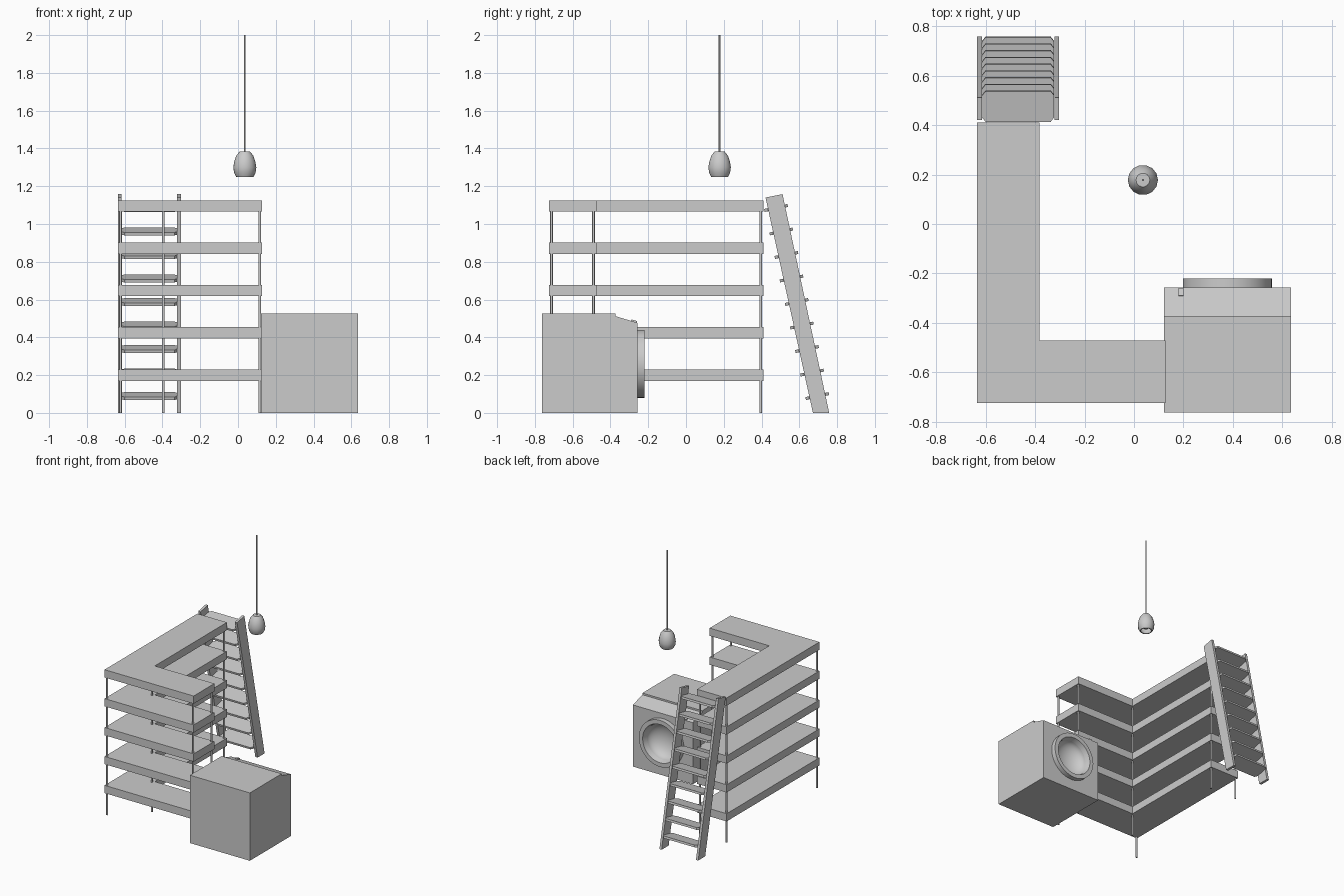
import bpy, bmesh, math
from mathutils import Matrix, Vector

if "Cube" in bpy.data.objects:
    bpy.data.objects.remove(bpy.data.objects["Cube"])


def finish(name, bm, smooth=False):
    bmesh.ops.recalc_face_normals(bm, faces=bm.faces)
    me = bpy.data.meshes.new(name)
    bm.to_mesh(me)
    bm.free()
    ob = bpy.data.objects.new(name, me)
    bpy.context.collection.objects.link(ob)
    if smooth:
        bpy.ops.object.select_all(action='DESELECT')
        ob.select_set(True)
        bpy.context.view_layer.objects.active = ob
        bpy.ops.object.shade_smooth_by_angle(angle=math.radians(40))
    return ob


def prism(name, points, offset):
    """Extrude a closed planar outline along an offset."""
    bm = bmesh.new()
    face = bm.faces.new([bm.verts.new(p) for p in points])
    ext = bmesh.ops.extrude_face_region(bm, geom=[face], use_keep_orig=True)
    vs = [g for g in ext['geom'] if isinstance(g, bmesh.types.BMVert)]
    bmesh.ops.translate(bm, verts=vs, vec=offset)
    return finish(name, bm)


def rod(name, x, y, z0, z1, r, sides=12):
    bm = bmesh.new()
    bmesh.ops.create_cone(bm, cap_ends=True, segments=sides, radius1=r, radius2=r, depth=z1 - z0,
                          matrix=Matrix.Translation((x, y, (z0 + z1) / 2)))
    return finish(name, bm, True)


def lathe(name, profile, matrix, sides):
    """Spin (radius, height) points around local z, then place."""
    bm = bmesh.new()
    vs = [bm.verts.new((r, 0, h)) for r, h in profile]
    es = [bm.edges.new(p) for p in zip(vs, vs[1:])]
    bmesh.ops.spin(bm, geom=vs + es, cent=(0, 0, 0), axis=(0, 0, 1),
                   angle=math.tau, steps=sides, use_duplicate=False)
    bmesh.ops.remove_doubles(bm, verts=bm.verts, dist=1e-5)
    bm.transform(matrix)
    return finish(name, bm, True)


# L-shaped shelves
outline = [(-0.635, -0.725), (0.128, -0.725), (0.128, -0.472),
           (-0.382, -0.472), (-0.382, 0.41), (-0.635, 0.41)]
for i in range(5):
    prism(f"shelf_{i + 1}", [(x, y, 0.17 + 0.2238 * i) for x, y in outline], (0, 0, 0.06))

# Shelf posts, one inside each corner of the L
for i, (x, y) in enumerate([(-0.622, -0.712), (0.115, -0.712), (0.115, -0.49),
                            (-0.395, -0.49), (-0.395, 0.395), (-0.622, 0.395)]):
    rod(f"shelf_post_{i + 1}", x, y, 0, 1.12, 0.007)

# Leaning ladder rails
rail = [(0.672, 0), (0.758, 0), (0.511, 1.158), (0.421, 1.14)]
for side, x in (("left", -0.635), ("right", -0.322)):
    prism(f"ladder_rail_{side}", [(x, y, z) for y, z in rail], (0.019, 0, 0))

# Ladder treads, square to the rails, corners cut where they meet them
tilt = Matrix.Rotation(math.radians(12), 4, 'X')
tread = [(-0.146, -0.045), (-0.132, -0.063), (0.132, -0.063), (0.146, -0.045),
         (0.146, 0.045), (0.132, 0.063), (-0.132, 0.063), (-0.146, 0.045)]
for i in range(9):
    t = i / 8
    centre = Vector((-0.469, 0.695 - 0.218 * t, 0.089 + 0.996 * t))
    pts = [centre + tilt @ Vector((x, y, -0.008)) for x, y in tread]
    prism(f"ladder_tread_{i + 1}", pts, tilt @ Vector((0, 0, 0.016)))

# Washing machine cabinet with sloped control panel
side = [(-0.762, 0), (-0.258, 0), (-0.258, 0.477), (-0.373, 0.512), (-0.373, 0.525), (-0.762, 0.525)]
cabinet = prism("washer_cabinet", [(0.122, y, z) for y, z in side], (0.513, 0, 0))

# Door opening
door = Matrix.Translation((0.378, -0.258, 0.26)) @ Matrix.Rotation(-math.pi / 2, 4, 'X')
cutter = lathe("door_opening_cutter", [(0, -0.1), (0.155, -0.1), (0.155, 0.1), (0, 0.1)], door, 48)
cutter.hide_render = True
cutter.hide_set(True)
cut = cabinet.modifiers.new("door_opening", 'BOOLEAN')
cut.operation = 'DIFFERENCE'
cut.object = cutter

# Door ring and inward glass bowl
lathe("door_ring", [(0.18, -0.002), (0.18, 0.037), (0.148, 0.037), (0.138, 0), (0.18, -0.002)], door, 48)
bowl = [(0.14 * math.cos(a), -0.085 * math.sin(a)) for a in [math.pi / 2 * k / 10 for k in range(10)]]
lathe("door_glass", bowl + [(0, -0.085)], door, 48)

# Button on the control panel
prism("panel_button", [(0.18, -0.292, 0.484), (0.2, -0.292, 0.484), (0.2, -0.262, 0.475),
                       (0.18, -0.262, 0.475)], (0, 0.003, 0.011))

# Pendant lamp: cord, hollow shade, bulb
lx, ly = 0.036, 0.178
rod("lamp_cord", lx, ly, 1.37, 2.0, 0.005, 8)
place = Matrix.Translation((lx, ly, 0))
lathe("lamp_shade", [(0, 1.384), (0.028, 1.383), (0.045, 1.362), (0.056, 1.33), (0.061, 1.3),
                     (0.057, 1.272), (0.046, 1.25), (0.038, 1.25), (0.05, 1.275), (0.054, 1.3),
                     (0.049, 1.33), (0.038, 1.36), (0, 1.375)], place, 14)
lathe("lamp_bulb", [(0, 1.265), (0.016, 1.27), (0.023, 1.287), (0.018, 1.31),
                    (0.01, 1.33), (0.01, 1.37)], place, 12)
